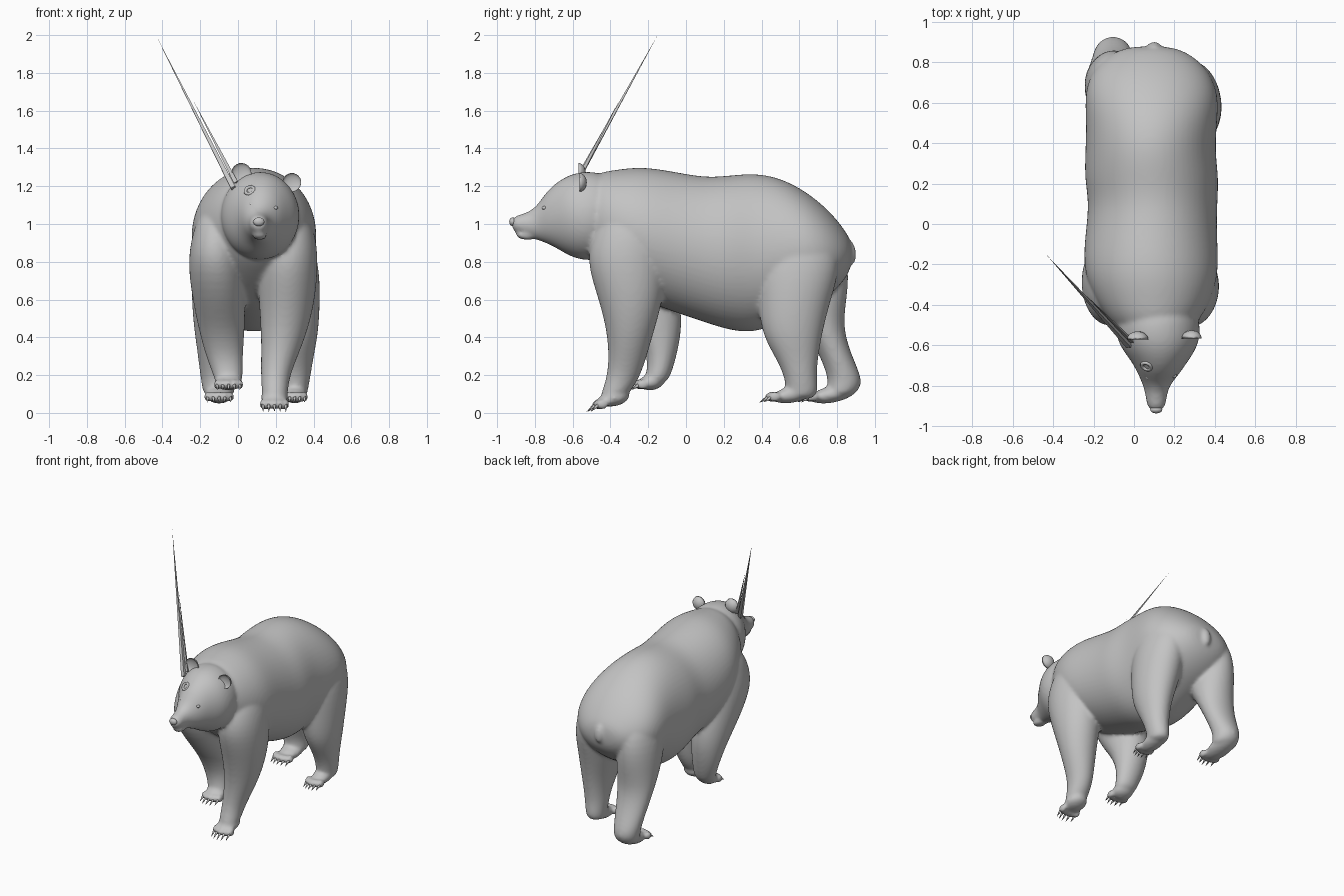
import bpy, bmesh, math
from mathutils import Matrix, Vector

if "Cube" in bpy.data.objects:
    bpy.data.objects.remove(bpy.data.objects["Cube"], do_unlink=True)

grey = bpy.data.materials.new("plain_grey")
grey.use_nodes = True
grey.diffuse_color = (0.55, 0.55, 0.55, 1)
grey.node_tree.nodes["Principled BSDF"].inputs["Base Color"].default_value = grey.diffuse_color


def finish(name, bm, smooth=True):
    """Turn a bmesh into a named grey object."""
    bmesh.ops.recalc_face_normals(bm, faces=bm.faces)
    for face in bm.faces:
        face.smooth = smooth
    mesh = bpy.data.meshes.new(name)
    bm.to_mesh(mesh)
    bm.free()
    mesh.materials.append(grey)
    obj = bpy.data.objects.new(name, mesh)
    bpy.context.collection.objects.link(obj)
    return obj


def loft(bm, rings, axis, sides=16, swell=1.025):
    """Skin elliptical rings given as (station, low u, high u, low v, high v)."""
    previous = None
    for station, u0, u1, v0, v1 in rings:
        ring = []
        for i in range(sides):
            angle = math.tau * i / sides
            u = (u0 + u1) / 2 + swell * (u1 - u0) / 2 * math.cos(angle)
            v = (v0 + v1) / 2 + swell * (v1 - v0) / 2 * math.sin(angle)
            ring.append(bm.verts.new((u, station, v) if axis == "y" else (u, v, station)))
        if previous:
            for i in range(sides):
                j = (i + 1) % sides
                bm.faces.new((previous[i], previous[j], ring[j], ring[i]))
        else:
            bm.faces.new(ring)
        previous = ring
    bm.faces.new(previous)


def ball(bm, centre, radii, pitch=0, roll=0):
    """Add an ellipsoid and return its vertices."""
    matrix = (Matrix.Translation(centre) @ Matrix.Rotation(math.radians(roll), 4, "Y")
              @ Matrix.Rotation(math.radians(pitch), 4, "X") @ Matrix.Diagonal((*radii, 1)))
    return bmesh.ops.create_uvsphere(bm, u_segments=16, v_segments=10, radius=1, matrix=matrix)["verts"]


def spike(bm, base, tip, radius, sides):
    """Add a cone pointing from base to tip."""
    base, tip = Vector(base), Vector(tip)
    line = tip - base
    matrix = Matrix.Translation((base + tip) / 2) @ line.to_track_quat("Z", "Y").to_matrix().to_4x4()
    bmesh.ops.create_cone(bm, cap_ends=True, segments=sides, radius1=radius, radius2=0,
                          depth=line.length, matrix=matrix)


body = bmesh.new()

# Torso, rump to chest
loft(body, [
    (-.56, -.04, .24, .86, 1.2), (-.48, -.12, .32, .78, 1.27), (-.38, -.19, .38, .7, 1.285),
    (-.24, -.25, .42, .6, 1.305), (-.08, -.245, .41, .54, 1.28), (.1, -.22, .41, .48, 1.245),
    (.22, -.245, .42, .44, 1.255), (.36, -.24, .4, .42, 1.27), (.5, -.235, .41, .48, 1.245),
    (.64, -.245, .42, .55, 1.17), (.76, -.21, .37, .62, 1.07), (.84, -.12, .28, .7, .97),
    (.88, -.02, .18, .78, .9)], "y")

# Neck, head and snout
loft(body, [
    (-.4, -.06, .3, .86, 1.26), (-.5, -.1, .33, .8, 1.28), (-.6, -.075, .32, .82, 1.27),
    (-.68, -.01, .265, .87, 1.225), (-.74, .02, .225, .9, 1.17), (-.785, .04, .185, .915, 1.1),
    (-.83, .055, .165, .93, 1.065), (-.88, .06, .16, .95, 1.05), (-.925, .075, .145, .965, 1.035)], "y")

# Legs, shoulder or hip down to ankle
front_left = [(1.08, .2, .36, -.42, -.16), (.95, .14, .41, -.49, -.11), (.8, .1, .425, -.53, -.1),
              (.6, .11, .41, -.46, -.12), (.4, .125, .36, -.41, -.18), (.22, .12, .28, -.41, -.23),
              (.13, .125, .265, -.44, -.28), (.06, .13, .26, -.46, -.34)]
front_right = [(1.08, -.2, -.03, -.42, -.16), (.95, -.24, .0, -.49, -.11), (.8, -.268, .03, -.52, -.09),
               (.6, -.24, .04, -.4, -.03), (.45, -.21, .035, -.27, -.02), (.3, -.17, .025, -.2, -.05),
               (.2, -.13, .025, -.21, -.08), (.15, -.12, .02, -.23, -.11)]
hind_left = [(1., .2, .36, .45, .75), (.8, .13, .43, .37, .83), (.6, .14, .435, .38, .765),
             (.42, .19, .425, .4, .72), (.3, .22, .4, .47, .7), (.2, .23, .385, .52, .69),
             (.12, .235, .37, .53, .7), (.07, .24, .36, .53, .68)]
hind_right = [(1., -.18, .0, .5, .78), (.8, -.245, .04, .46, .87), (.6, -.245, .05, .53, .85),
              (.46, -.235, .03, .63, .83), (.32, -.215, .01, .7, .87), (.2, -.2, -.01, .75, .925),
              (.14, -.19, -.015, .75, .93), (.08, -.18, -.02, .74, .88)]
for leg in (front_left, front_right, hind_left, hind_right):
    loft(body, leg, "z")

# Feet, toes and claws: ankle centre, half width, foot length, toe height, claw drop
claws = bmesh.new()
feet = [((.193, -.38, .08), .075, .085, .045, .04), ((-.05, -.18, .165), .075, .07, .15, .03),
        ((.3, .57, .1), .065, .12, .085, .03), ((-.1, .78, .1), .075, .13, .085, .03)]
for (x, y, z), half, length, toe_z, drop in feet:
    ball(body, (x, y, z), (half, length, .045), pitch=12)
    for i in range(5):
        across = (i - 2) / 2
        toe_x = x + across * half * .8
        toe_y = y - length + .02 * across * across
        ball(body, (toe_x, toe_y, toe_z), (.02, .035, .028))
        spike(claws, (toe_x, toe_y - .015, toe_z),
              (toe_x, toe_y - .062, toe_z - drop), .011, 8)

# Brow, lower jaw and tail
ball(body, (.115, -.85, .938), (.04, .055, .022), pitch=-8)
ball(body, (.1, .868, .85), (.036, .034, .068), pitch=8)

bear = finish("bear_body", body)
subdivide = bear.modifiers.new("rounding", "SUBSURF")
subdivide.levels = subdivide.render_levels = 2
fuse = bear.modifiers.new("fuse_parts", "REMESH")
fuse.mode = "VOXEL"
fuse.voxel_size = .011
fuse.use_smooth_shade = True
blend = bear.modifiers.new("blend_joints", "SMOOTH")
blend.factor = .5
blend.iterations = 8

finish("claws", claws)

# Cupped ears, opened toward the front
for name, centre, size, roll in (("right_ear", (.018, -.57, 1.27), .053, -12),
                                 ("left_ear", (.285, -.565, 1.22), .05, 28)):
    ear = bmesh.new()
    for vert in ball(ear, (0, 0, 0), (size, .04, size)):
        if vert.co.y < 0:
            vert.co.y *= -.5
    ear.transform(Matrix.Translation(centre) @ Matrix.Rotation(math.radians(roll), 4, "Y"))
    finish(name, ear)

# Eyes and nose
for name, centre, radii in (("right_eye", (.07, -.757, 1.105), (.013, .012, .01)),
                            ("left_eye", (.198, -.75, 1.085), (.013, .012, .01)),
                            ("nose", (.11, -.918, 1.012), (.03, .018, .023))):
    bead = bmesh.new()
    ball(bead, centre, radii)
    finish(name, bead)

# Raised scar ring above the right eye
bpy.ops.mesh.primitive_torus_add(major_radius=.024, minor_radius=.009, major_segments=20,
                                 minor_segments=8, location=(.062, -.703, 1.178))
scar = bpy.context.object
scar.name = "brow_scar"
scar.rotation_euler = Vector((-.3, -.7, .6)).to_track_quat("Z", "Y").to_euler()
scar.data.materials.append(grey)
bpy.ops.object.shade_smooth()

# Long thin shards rising from the side of the head
shards = bmesh.new()
spike(shards, (-.025, -.6, 1.19), (-.435, -.15, 2), .018, 4)
spike(shards, (-.01, -.58, 1.22), (-.24, -.35, 1.66), .013, 3)
finish("head_shards", shards, smooth=False)
